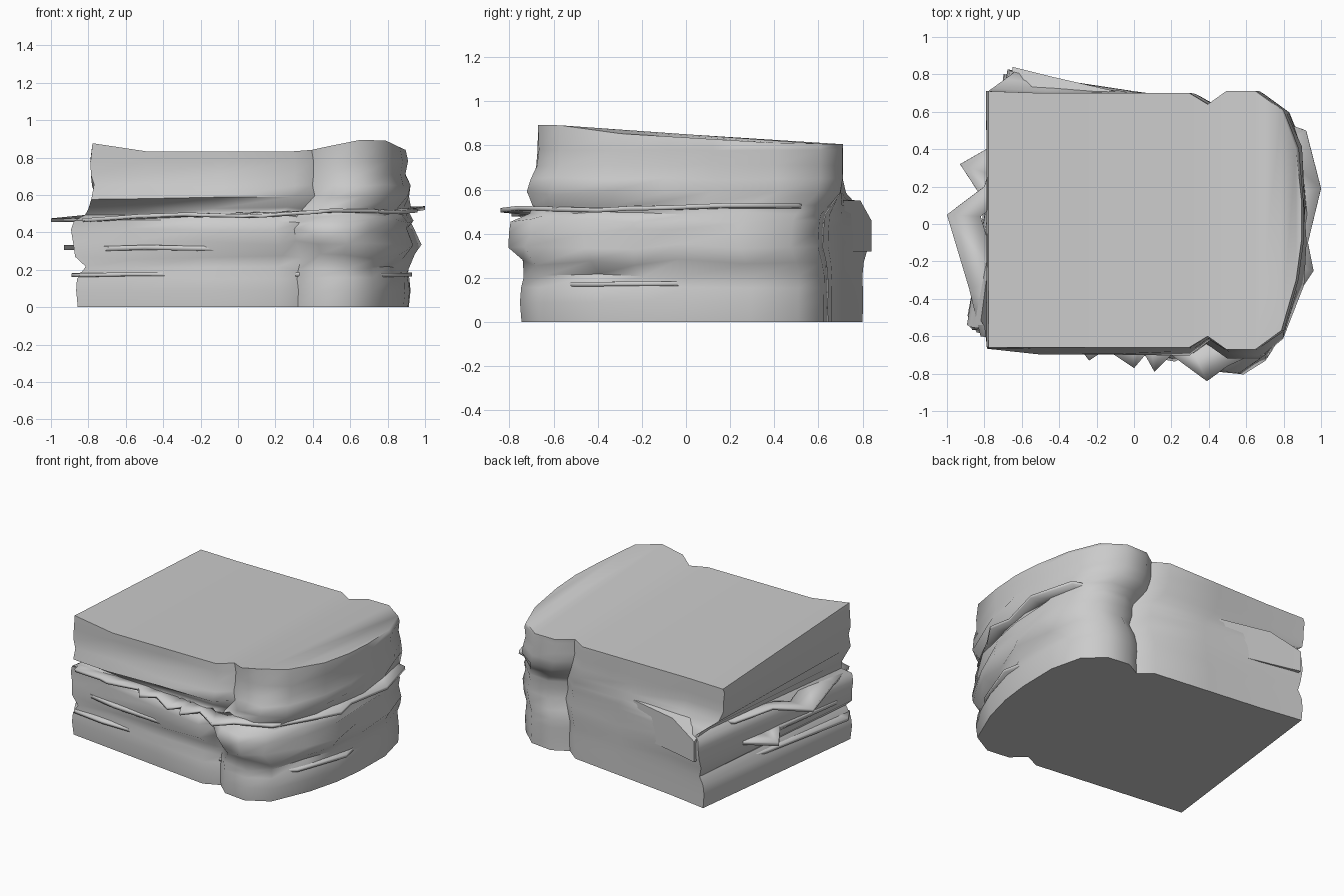
import bpy, bmesh, math, random

if "Cube" in bpy.data.objects:
    bpy.data.objects.remove(bpy.data.objects["Cube"])

random.seed(4)

# Slice plan: (x, front y, back y) columns; the notch near x=0.4 is the loaf's crown
COLS = [(-.79, -.66, .71), (-.5, -.66, .70), (-.1, -.66, .70), (.3, -.66, .70),
        (.4, -.60, .64), (.5, -.67, .71), (.66, -.67, .71), (.8, -.57, .61),
        (.88, -.3, .4), (.91, -.08, .12)]
N = len(COLS)


def finish(name, bm, angle=60):
    bmesh.ops.recalc_face_normals(bm, faces=bm.faces)
    me = bpy.data.meshes.new(name)
    bm.to_mesh(me)
    bm.free()
    ob = bpy.data.objects.new(name, me)
    bpy.context.collection.objects.link(ob)
    bpy.ops.object.select_all(action='DESELECT')
    ob.select_set(True)
    bpy.context.view_layer.objects.active = ob
    bpy.ops.object.shade_smooth_by_angle(angle=math.radians(angle))
    return ob


def crown(x, y):
    # the top lifts at the left lip and the right hump, mostly toward the front
    lip = .045 * max(0, min(1, (-.5 - x) / .29))
    hump = .06 * max(0, min(1, (x - .35) / .3)) * (.6 if x > .84 else 1)
    return -.02 * y + (lip + hump) * max(0, min(1, (.4 - y) / .9))


def stack(name, levels, top):
    """Skin over twisted slice outlines; levels = (z, scale x, scale y, turn, dx, dy, jitter)."""
    bm = bmesh.new()
    rings = []
    for k, (z, sx, sy, turn, dx, dy, j0) in enumerate(levels):
        c, s = math.cos(math.radians(turn)), math.sin(math.radians(turn))
        ring = []
        for x, y in [(q[0], q[1]) for q in COLS] + [(q[0], q[2]) for q in reversed(COLS)]:
            # the back is a clean cut, so only the other sides are pinched and wrinkled
            back = y > .5
            j = j0 * (.1 if back else 1)
            x, y = x * sx, y * (1 if back else sy)
            px = c * x - s * y + dx + random.uniform(-j, j)
            py = s * x + c * y + (0 if back else dy) + random.uniform(-j, j)
            pz = z + random.uniform(-j, j) * .6
            if k == len(levels) - 1:
                pz = z + top(px, py)
            ring.append(bm.verts.new((px, py, pz)))
        rings.append(ring)
    for a, b in zip(rings, rings[1:]):
        for i in range(2 * N):
            n = (i + 1) % (2 * N)
            bm.faces.new((a[i], a[n], b[n], b[i]))
    for r in (rings[0], rings[-1]):
        for i in range(N - 1):
            bm.faces.new((r[i], r[i + 1], r[2 * N - 2 - i], r[2 * N - 1 - i]))
    return finish(name, bm)


def rim(name, pts, z, tilt, wave, thick):
    """Pointed edge of a leaf or slice that pokes out of the stack."""
    bm = bmesh.new()
    out = [bm.verts.new((x, y, z + tilt * x + wave * math.sin(7 * x + 3 * y))) for x, y in pts]
    inn = [bm.verts.new((x * .82, y * .82, z + tilt * x)) for x, y in pts]
    for i in range(len(pts)):
        n = (i + 1) % len(pts)
        bm.faces.new((out[i], out[n], inn[n], inn[i]))
    ob = finish(name, bm)
    m = ob.modifiers.new("thickness", 'SOLIDIFY')
    m.thickness = thick
    m.offset = 0


# Bread, folded fillings and top slice as one soft, twisted stack
stack("sandwich_stack", [
    (.00, .99, 1.00, -7, 0, 0, 0),
    (.09, 1.00, 1.01, -7, 0, 0, 0),
    (.155, .99, 1.00, -7, 0, 0, .008),
    (.21, .97, .98, -7, .01, -.01, .02),
    (.27, 1.00, 1.00, -7.5, .01, -.01, .03),
    (.34, 1.02, 1.01, -9, .01, -.02, .025),
    (.41, 1.00, 1.01, -9, .0, -.02, .02),
    (.46, 1.00, 1.01, -8.5, .01, -.02, .015),
    (.49, .97, .95, -8, .02, 0, .015),
    (.53, .98, .95, -5, .02, 0, .015),
    (.585, 1.0, 1.05, -1, .02, 0, .02),
    (.65, 1.0, 1.03, 0, .01, 0, .015),
    (.71, .99, 1.0, 0, 0, 0, .008),
    (.78, 1.0, 1.0, 0, 0, 0, .005),
    (.82, .985, 1.0, 0, 0, 0, 0)], crown)

# Thin leaves and slices poking out between the layers
rim("lettuce", [(-.88, -.35), (-.82, -.6), (-.6, -.64), (-.53, -.67), (-.3, -.65),
                (-.24, -.73), (-.15, -.67), (0, -.77), (.06, -.7), (.11, -.79),
                (.2, -.7), (.39, -.84), (.5, -.76), (.72, -.66), (.86, -.4),
                (.96, -.25), (.93, -.1), (1.0, .19), (.92, .5), (.78, .55),
                (.4, .55), (-.4, .65), (-.72, .5), (-.8, .2), (-1.0, .05)],
    .495, .025, .01, .02)
rim("cheese", [(-.86, -.4), (-.84, -.55), (-.5, -.64), (0, -.66), (.3, -.66), (.7, -.6),
               (.85, -.2), (.85, .2), (.4, .55), (-.6, .65), (-.72, .44), (-.93, .32),
               (-.8, .12)], .315, 0, .006, .025)
rim("ham", [(-.89, -.49), (-.84, -.58), (-.6, -.62), (.2, -.62), (.55, -.7), (.8, -.5),
            (.93, -.15), (.85, .2), (.5, .55), (-.6, .7), (-.76, .2)], .175, 0, .004, .02)

# Folded filling edge standing out at the back left
bm = bmesh.new()
PTS = [(-.66, .66), (-.65, .84), (-.45, .79), (-.1, .71)]
lo = [bm.verts.new((x, y, .32)) for x, y in PTS]
hi = [bm.verts.new((x, y, z)) for (x, y), z in zip(PTS, (.56, .46, .55, .55))]
for i in range(3):
    bm.faces.new((lo[i], lo[i + 1], hi[i + 1], hi[i]))
bm.faces.new(lo)
bm.faces.new(hi)
finish("back_fold", bm)
